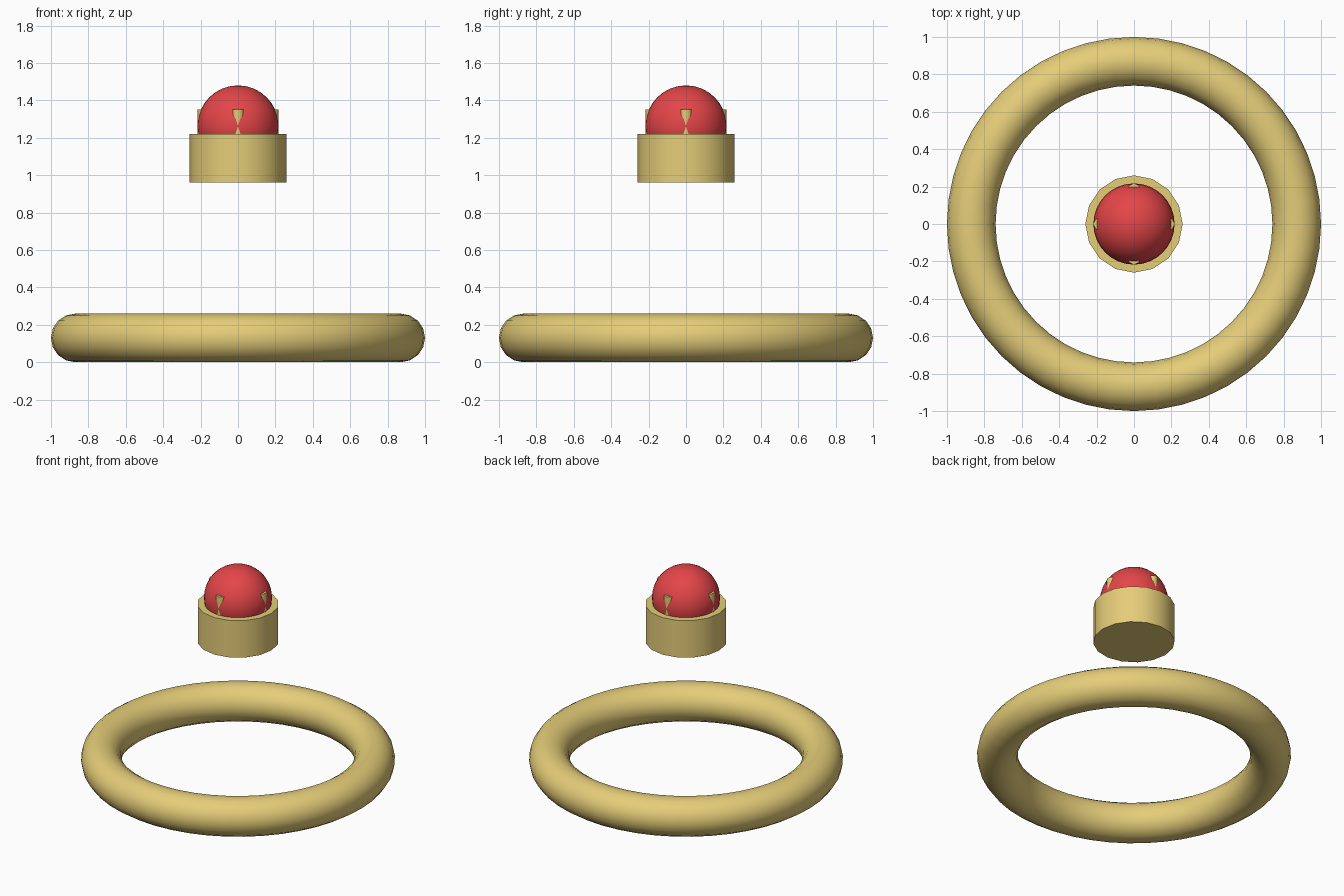
import bpy
import math

cube = bpy.data.objects.get("Cube")
if cube:
    bpy.data.objects.remove(cube, do_unlink=True)


def make_material(name, rgb):
    mat = bpy.data.materials.new(name)
    mat.use_nodes = True
    mat.diffuse_color = (*rgb, 1)
    mat.node_tree.nodes["Principled BSDF"].inputs["Base Color"].default_value = (*rgb, 1)
    return mat


gold = make_material("gold", (0.78, 0.61, 0.19))
red = make_material("ruby_red", (0.78, 0.06, 0.065))


def finish(name, mat, angle=50):
    """Name, colour and smooth the part that was just added."""
    obj = bpy.context.object
    obj.name = name
    obj.data.materials.append(mat)
    bpy.ops.object.shade_smooth_by_angle(angle=math.radians(angle))
    return obj


def cylinder(name, sides, radius, bottom, top, x=0, y=0):
    bpy.ops.mesh.primitive_cylinder_add(
        vertices=sides, radius=radius, depth=top - bottom,
        location=(x, y, (top + bottom) / 2))
    return finish(name, gold)


# Band lying flat on the ground
TUBE = 0.13
bpy.ops.mesh.primitive_torus_add(
    major_radius=1 - TUBE, minor_radius=TUBE,
    major_segments=48, minor_segments=16, location=(0, 0, TUBE))
finish("band", gold)

# Setting floating above the band
cylinder("setting", 16, 0.26, 0.96, 1.22)

# Round gem seated in the setting
GEM = 0.217
GEM_Z = 1.263
bpy.ops.mesh.primitive_uv_sphere_add(
    segments=32, ring_count=16, radius=GEM, location=(0, 0, GEM_Z))
finish("gem", red)

# Four prongs just touching the widest part of the gem
PRONG = 0.035
for i, side in enumerate(("left", "back", "right", "front")):
    a = i * math.pi / 2
    reach = GEM - PRONG
    cylinder(f"prong_{side}", 8, PRONG, GEM_Z - 0.087, GEM_Z + 0.087,
             reach * math.cos(a), reach * math.sin(a))
